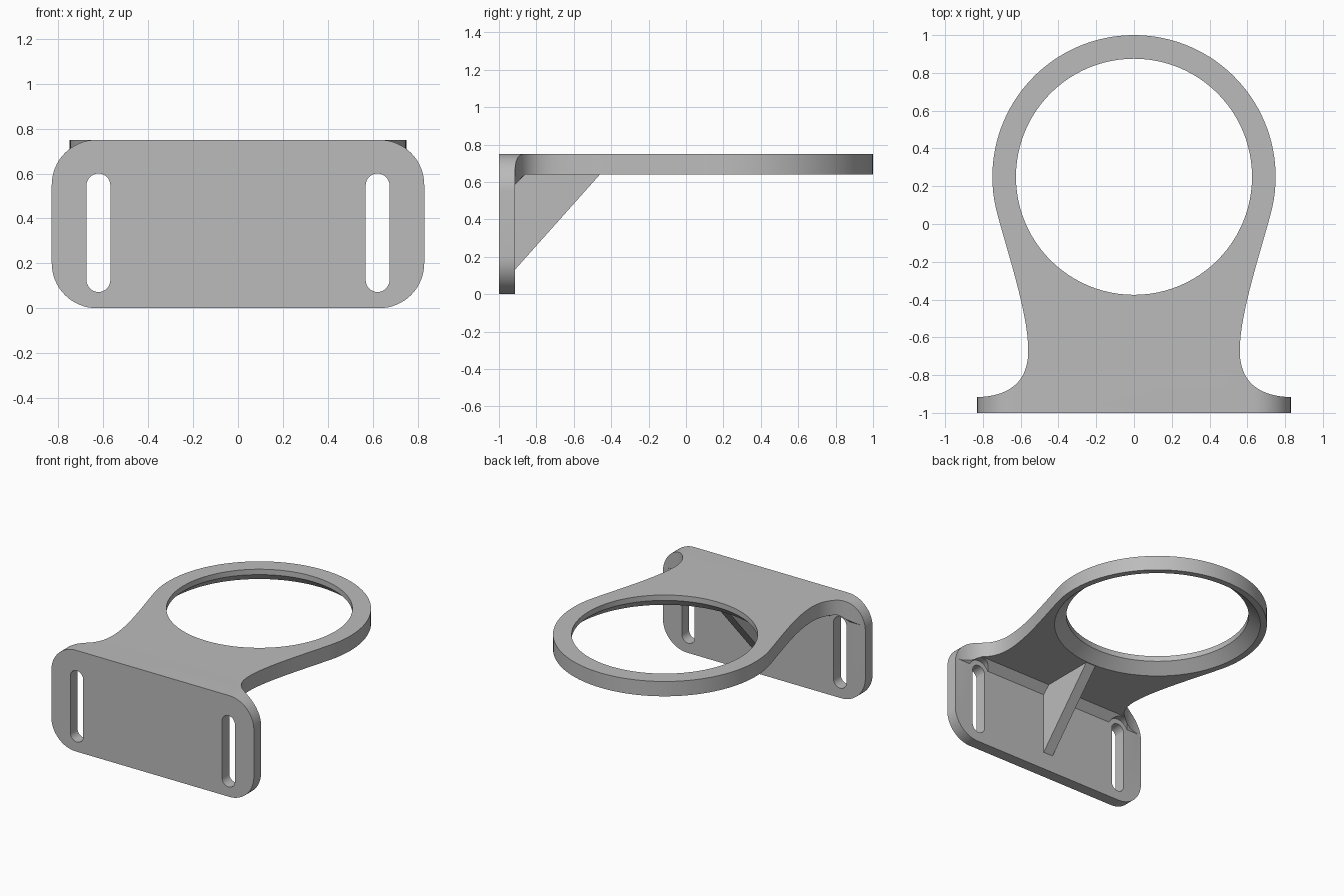
import bpy, bmesh
from math import sin, cos, pi, radians
from mathutils import Vector
from mathutils.geometry import interpolate_bezier

if "Cube" in bpy.data.objects:
    bpy.data.objects.remove(bpy.data.objects["Cube"], do_unlink=True)

grey = bpy.data.materials.new("plain_grey")
grey.use_nodes = True
grey.diffuse_color = (0.5, 0.5, 0.5, 1)
grey.node_tree.nodes["Principled BSDF"].inputs["Base Color"].default_value = grey.diffuse_color

TOP, UNDER = 0.75, 0.64         # shelf faces
BACK = -0.915                   # rear face of the mounting plate
HALF, CORNER = 0.83, 0.2        # plate half width, corner radius
RING_Y, RING_R = 0.25, 0.75     # ring centre and outer radius


def finish(name, bm):
    bmesh.ops.recalc_face_normals(bm, faces=bm.faces)
    mesh = bpy.data.meshes.new(name)
    bm.to_mesh(mesh)
    bm.free()
    mesh.materials.append(grey)
    obj = bpy.data.objects.new(name, mesh)
    bpy.context.collection.objects.link(obj)
    return obj


def prism(name, pts, start, end, axis):
    """Extrude a 2D outline along the given axis."""
    place = {"x": lambda p, d: (d, p[0], p[1]),
             "y": lambda p, d: (p[0], d, p[1]),
             "z": lambda p, d: (p[0], p[1], d)}[axis]
    bm = bmesh.new()
    face = bm.faces.new([bm.verts.new(place(p, start)) for p in pts])
    moved = bmesh.ops.extrude_face_region(bm, geom=[face])["geom"]
    shift = Vector(place((0, 0), end - start))
    bmesh.ops.translate(bm, vec=shift, verts=[v for v in moved if isinstance(v, bmesh.types.BMVert)])
    return finish(name, bm)


def arc(cx, cy, r, a0, a1, n):
    return [(cx + r * cos(radians(a0 + (a1 - a0) * i / n)),
             cy + r * sin(radians(a0 + (a1 - a0) * i / n))) for i in range(n + 1)]


def combine(target, other, operation):
    other.hide_render = True
    mod = target.modifiers.new(operation.lower(), "BOOLEAN")
    mod.operation, mod.solver, mod.object = operation, "EXACT", other
    bpy.ops.object.select_all(action="DESELECT")
    target.select_set(True)
    bpy.context.view_layer.objects.active = target
    bpy.ops.object.modifier_apply(modifier=mod.name)
    bpy.data.objects.remove(other, do_unlink=True)


def slot(name, x, r, start, end):
    pts = arc(x, 0.547, r, 0, 180, 16) + arc(x, 0.125, r, 180, 360, 16)
    return prism(name, pts, start, end, "y")


def bezier(*pts):
    a, b, c, d = [Vector((x, y, 0)) for x, y in pts]
    return [(p.x, p.y) for p in interpolate_bezier(a, b, c, d, 20)]


# Shelf outline: flared foot, narrow neck, round ring
side = [(0.80, -0.95)]
side += bezier((0.80, BACK), (0.63, -0.90), (0.56, -0.81), (0.56, -0.67))
side += bezier((0.56, -0.67), (0.56, -0.48), (0.659, -0.185), (0.7244, 0.0559))[1:]
side += arc(0, RING_Y, RING_R, -15, 90, 36)[1:]
outline = side + [(-x, y) for x, y in reversed(side[:-1])]
shelf = prism("bracket", outline, 0.5, TOP, "z")

# Trim the underside, leaving a chamfer along the plate
trim = [(-1.2, 0.585), (BACK, 0.585), (-0.86, UNDER), (1.2, UNDER), (1.2, 0.4), (-1.2, 0.4)]
combine(shelf, prism("underside_cutter", trim, -1, 1, "x"), "DIFFERENCE")

# Ring hole: short straight lip, then a cone widening downwards
bm = bmesh.new()
rings = [[bm.verts.new((x, y, z)) for x, y in arc(0, RING_Y, r, 0, 360, 96)[:-1]]
         for r, z in ((0.625, 0.9), (0.625, 0.71), (0.705, UNDER), (0.705, 0.5))]
for upper, lower in zip(rings, rings[1:]):
    for i in range(len(upper)):
        bm.faces.new((upper[i - 1], upper[i], lower[i], lower[i - 1]))
bm.faces.new(rings[0])
bm.faces.new(rings[-1])
combine(shelf, finish("hole_cutter", bm), "DIFFERENCE")

# Clearance in the chamfer around each slot
for s in (-1, 1):
    combine(shelf, slot("clearance_cutter", s * 0.622, 0.09, -1.1, -0.8), "DIFFERENCE")

# Mounting plate joined to the shelf
plate = [(-HALF, 0), (HALF, 0), (HALF, TOP), (-HALF, TOP)]
combine(shelf, prism("mounting_plate", plate, -1, BACK, "y"), "UNION")

# Rounded plate corners, which also trim the flared foot, and the slots
for s in (-1, 1):
    for up in (-1, 1):
        mid = TOP / 2
        quarter = arc(HALF - CORNER, mid - CORNER, CORNER, 0, 90, 16)
        pts = quarter + [(HALF - CORNER, 0.5), (0.95, 0.5), (0.95, mid - CORNER)]
        pts = [(s * x, mid + up * z) for x, z in pts]
        combine(shelf, prism("corner_cutter", pts, -1.1, -0.6, "y"), "DIFFERENCE")
    combine(shelf, slot("slot_cutter", s * 0.622, 0.053, -1.1, -0.85), "DIFFERENCE")

# Central gusset under the shelf
rib = [(-0.95, 0.13), (BACK, 0.13), (-0.46, UNDER), (-0.46, 0.645), (-0.95, 0.645)]
gusset = prism("gusset_rib", rib, -0.04, 0.04, "x")

for obj in (shelf, gusset):
    bpy.ops.object.select_all(action="DESELECT")
    obj.select_set(True)
    bpy.context.view_layer.objects.active = obj
    bpy.ops.object.shade_smooth_by_angle(angle=radians(30))
